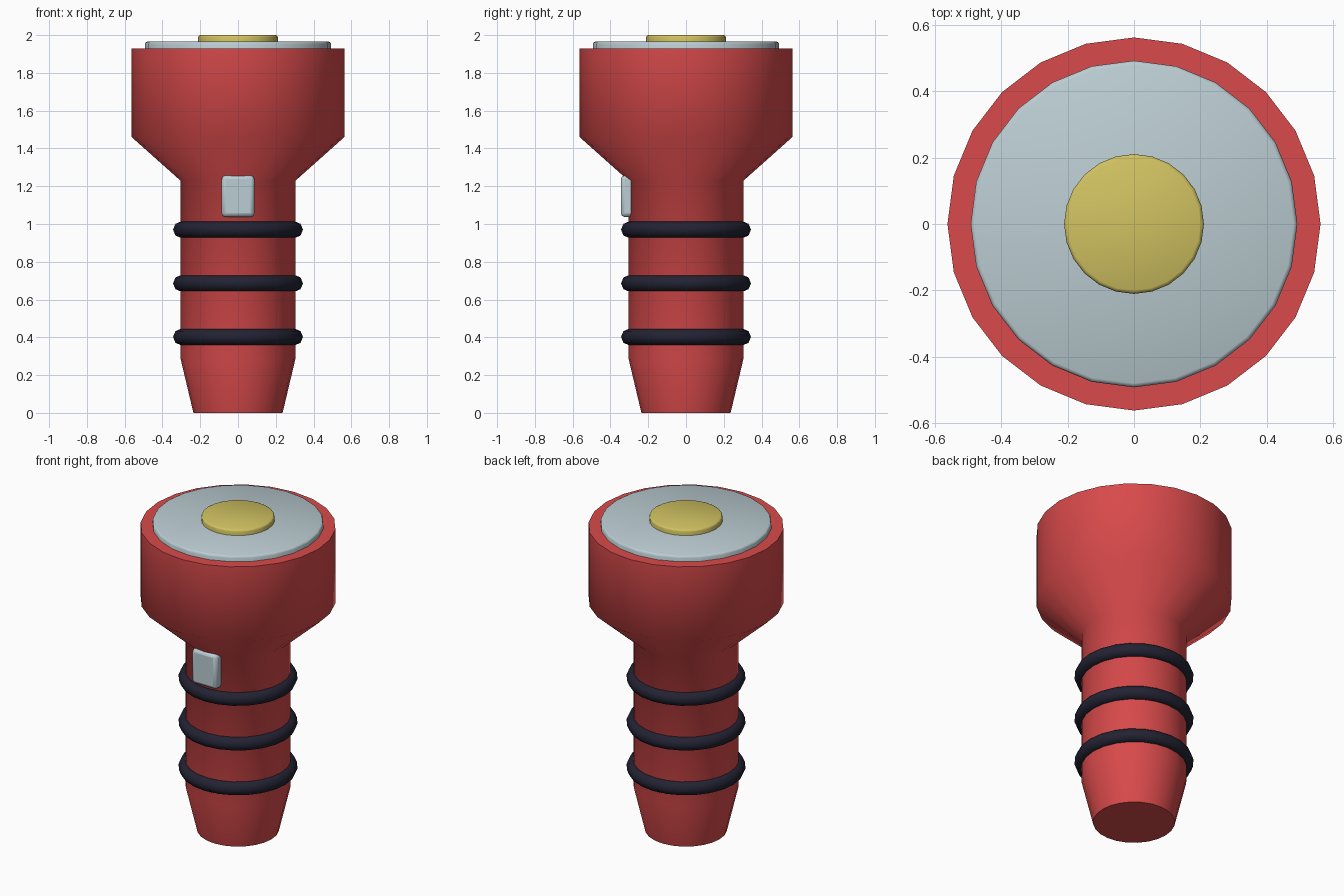
import bpy, bmesh, math

if "Cube" in bpy.data.objects:
    bpy.data.objects.remove(bpy.data.objects["Cube"])

SIDES = 24


def material(name, rgb):
    m = bpy.data.materials.new(name)
    m.diffuse_color = (*rgb, 1)
    m.use_nodes = True
    m.node_tree.nodes["Principled BSDF"].inputs["Base Color"].default_value = m.diffuse_color
    return m


RED = material("red", (0.69, 0.068, 0.07))
BLACK = material("dark rubber", (0.016, 0.016, 0.033))
GREY = material("pale grey", (0.50, 0.61, 0.65))
YELLOW = material("yellow", (0.64, 0.54, 0.12))


def finish(ob, name, mat, angle=60):
    ob.name = name
    ob.data.materials.append(mat)
    bpy.ops.object.select_all(action='DESELECT')
    ob.select_set(True)
    bpy.context.view_layer.objects.active = ob
    bpy.ops.object.shade_smooth_by_angle(angle=math.radians(angle))
    return ob


def lathe(name, profile, mat):
    """Solid of revolution from (radius, z) points, capped at both ends."""
    bm = bmesh.new()
    rings = [[bm.verts.new((r * math.cos(math.tau * i / SIDES),
                            r * math.sin(math.tau * i / SIDES), z))
              for i in range(SIDES)] for r, z in profile]
    for a, b in zip(rings, rings[1:]):
        for i in range(SIDES):
            j = (i + 1) % SIDES
            bm.faces.new((a[i], a[j], b[j], b[i]))
    bm.faces.new(rings[0][::-1])
    bm.faces.new(rings[-1])
    me = bpy.data.meshes.new(name)
    bm.to_mesh(me)
    bm.free()
    ob = bpy.data.objects.new(name, me)
    bpy.context.collection.objects.link(ob)
    return finish(ob, name, mat)


# Handle, flare and head in one turned body
lathe("torch_body", [(0.236, 0), (0.305, 0.29), (0.305, 1.23),
                     (0.563, 1.46), (0.563, 1.93)], RED)

# Lens disc and bulb disc on top, with softened rims
lathe("lens", [(0.493, 1.90), (0.493, 1.953), (0.489, 1.961), (0.481, 1.965)], GREY)
lathe("bulb", [(0.211, 1.95), (0.211, 1.988), (0.208, 1.996), (0.200, 2.0)], YELLOW)

# Rubber grip rings
for n, z in enumerate((0.402, 0.686, 0.97)):
    bpy.ops.mesh.primitive_torus_add(major_radius=0.30, minor_radius=0.044,
                                     major_segments=SIDES, minor_segments=8,
                                     location=(0, 0, z))
    finish(bpy.context.object, f"grip_ring_{n + 1}", BLACK)

# Switch on the front of the handle
bpy.ops.mesh.primitive_cube_add(size=1, location=(0, -0.31, 1.147))
switch = bpy.context.object
switch.scale = (0.174, 0.07, 0.22)
bpy.ops.object.transform_apply(location=False, rotation=False, scale=True)
bevel = switch.modifiers.new("bevel", 'BEVEL')
bevel.width = 0.02
bevel.segments = 2
finish(switch, "switch", GREY)
